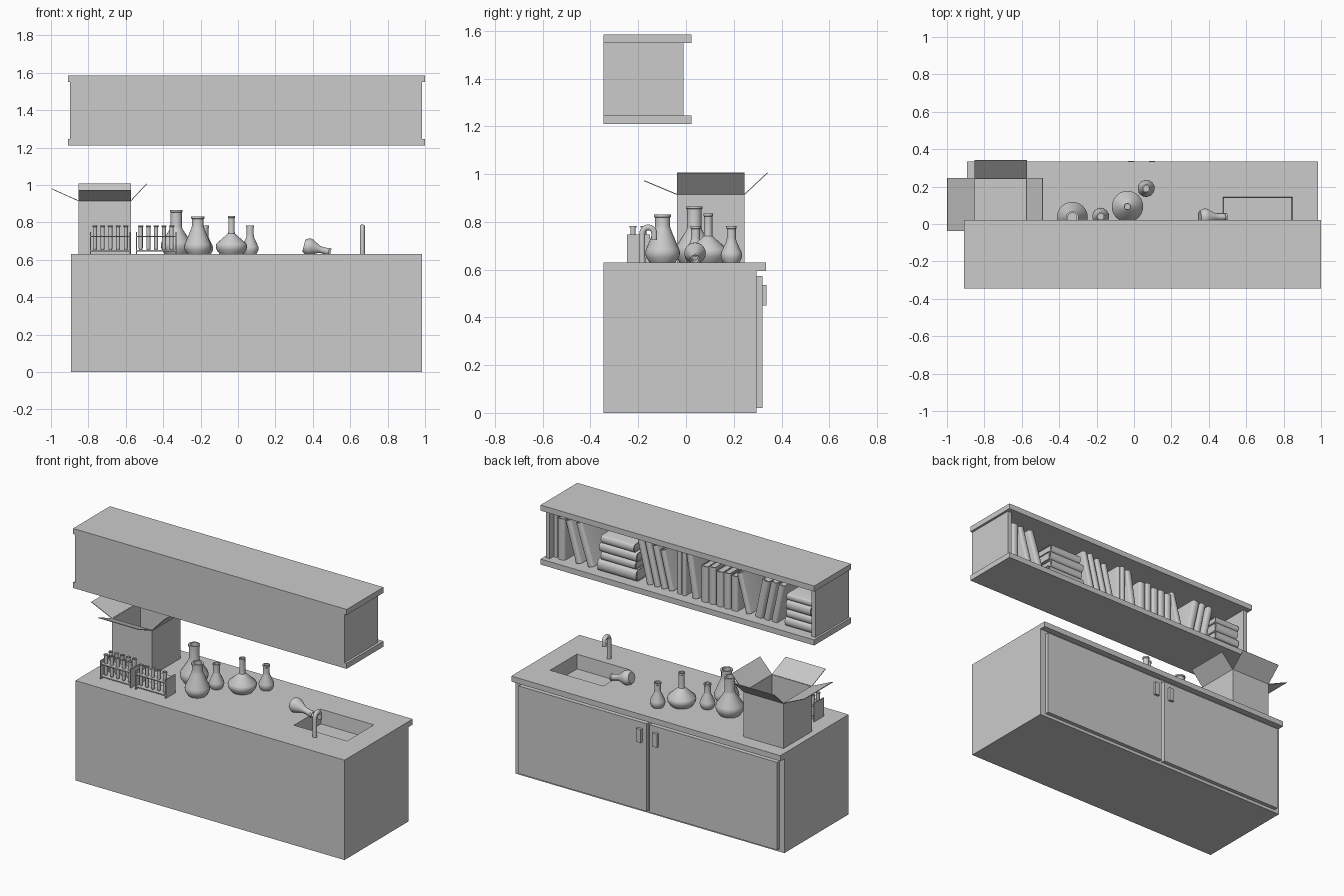
import bpy, bmesh, math
from mathutils import Matrix, Vector

if "Cube" in bpy.data.objects:
    bpy.data.objects.remove(bpy.data.objects["Cube"])


def add(name, bm, smooth=False):
    bmesh.ops.recalc_face_normals(bm, faces=bm.faces)
    me = bpy.data.meshes.new(name)
    bm.to_mesh(me)
    bm.free()
    ob = bpy.data.objects.new(name, me)
    bpy.context.collection.objects.link(ob)
    if smooth:
        bpy.ops.object.select_all(action='DESELECT')
        ob.select_set(True)
        bpy.context.view_layer.objects.active = ob
        bpy.ops.object.shade_smooth_by_angle(angle=math.radians(35))
    return ob


def put_box(bm, x, y, z):
    size = Vector((x[1] - x[0], y[1] - y[0], z[1] - z[0]))
    mid = Vector((sum(x) / 2, sum(y) / 2, sum(z) / 2))
    m = Matrix.Translation(mid) @ Matrix.Diagonal((*size, 1))
    return bmesh.ops.create_cube(bm, size=1, matrix=m)['verts']


def box(name, x, y, z):
    bm = bmesh.new()
    put_box(bm, x, y, z)
    return add(name, bm)


def lathe(name, profile, loc, rot_y=0.0, segs=24):
    """Revolve (radius, height) points about z."""
    bm = bmesh.new()
    rings = []
    for r, h in profile:
        rings.append([bm.verts.new((r * math.cos(2 * math.pi * i / segs),
                                    r * math.sin(2 * math.pi * i / segs), h)) for i in range(segs)])
    for a, b in zip(rings, rings[1:]):
        for i in range(segs):
            j = (i + 1) % segs
            bm.faces.new((a[i], a[j], b[j], b[i]))
    bm.faces.new(rings[0])
    bm.faces.new(rings[-1])
    ob = add(name, bm, True)
    ob.location = loc
    ob.rotation_euler.y = rot_y
    return ob


# --- base cabinet with worktop and sunken sink ---
Z = 0.63
base = box("base_cabinet", (-0.893, 0.985), (-0.345, 0.295), (0, 0.595))
top = box("worktop", (-0.893, 0.985), (-0.345, 0.335), (0.595, Z))
bm = bmesh.new()
for v in put_box(bm, (0.47, 0.855), (-0.13, 0.15), (0.54, 0.75)):
    if v.co.z < 0.6:
        v.co.x += 0.012 if v.co.x < 0.66 else -0.012
        v.co.y += 0.012 if v.co.y < 0 else -0.012
cutter = add("sink_cutter", bm)
cutter.hide_render = True
cutter.display_type = 'WIRE'
for ob in (base, top):
    mod = ob.modifiers.new("sink", 'BOOLEAN')
    mod.operation = 'DIFFERENCE'
    mod.solver = 'EXACT'
    mod.object = cutter

# doors and handles
for side, dx, hx in (("right", (0.05, 0.945), (0.08, 0.112)), ("left", (-0.86, 0.03), (-0.032, 0.0))):
    box("door_" + side, dx, (0.295, 0.32), (0.02, 0.573))
    box("handle_" + side, hx, (0.318, 0.337), (0.45, 0.535))

# --- tap ---
cu = bpy.data.curves.new("tap", 'CURVE')
cu.dimensions = '3D'
cu.bevel_depth = 0.013
cu.bevel_resolution = 3
cu.use_fill_caps = True
path = [(-0.183, Z), (-0.183, 0.752)]
path += [(-0.158 - 0.025 * math.cos(t * math.pi / 8), 0.752 + 0.025 * math.sin(t * math.pi / 8)) for t in range(1, 9)]
path += [(-0.133, 0.725)]
sp = cu.splines.new('POLY')
sp.points.add(len(path) - 1)
for p, (y, z) in zip(sp.points, path):
    p.co = (0.665, y, z, 1)
bpy.context.collection.objects.link(bpy.data.objects.new("tap", cu))

# --- wall bookcase, open at the rear (+y) ---
for nm, z in (("bottom", (1.21, 1.245)), ("top", (1.55, 1.585))):
    box("shelf_" + nm, (-0.91, 1.0), (-0.345, 0.022), z)
for nm, x in (("left", (-0.897, -0.87)), ("right", (0.958, 0.985))):
    box("shelf_side_" + nm, x, (-0.345, -0.01), (1.245, 1.55))
box("shelf_back", (-0.87, 0.958), (-0.345, -0.33), (1.245, 1.55))


# --- books: hard cover with rounded spine, page block inside ---
def book(x, t, h, lean=0.0, z=1.245, d=0.2, y=-0.05):
    bm = bmesh.new()
    c = 0.004
    spine = [(t / 2 * math.cos(a * math.pi / 6), 0.3 * t * math.sin(a * math.pi / 6)) for a in range(7)]
    outer = [(t / 2, -d)] + spine + [(-t / 2, -d)]
    k = 1 - 2 * c / t
    inner = [(px * k, py if py <= -d else py - c) for px, py in outer]
    loops = [[bm.verts.new((px, py, zz)) for px, py in pts] for pts in (outer, inner) for zz in (0, h)]
    o0, o1, i0, i1 = loops
    for i in range(len(outer) - 1):
        for a, b in ((o0, o1), (i0, i1), (o0, i0), (o1, i1)):
            bm.faces.new((a[i], a[i + 1], b[i + 1], b[i]))
    for e in (0, -1):
        bm.faces.new((o0[e], o1[e], i1[e], i0[e]))
    put_box(bm, (-t / 2 * k, t / 2 * k), (-d + 0.006, -0.003), (0.006, h - 0.006))
    ob = add("book", bm, True)
    a = math.radians(lean)
    ob.rotation_euler.y = a
    ob.location = (x, y, z + abs(t / 2 * math.sin(a)))


def row(x, step, items):
    for t, h, lean in items:
        book(x, t, h, lean)
        x -= step


def stack(x, items):
    z = 1.245
    for t, h, dx in items:
        book(x + dx, t, h, 90, z)
        z += t


row(0.945, 0.03, [(0.02, 0.27, 0)])
row(0.90, 0.03, [(0.052, 0.26, 0)])
row(0.78, 0.085, [(0.042, 0.265, 16), (0.045, 0.27, 18)])
stack(0.37, [(0.072, 0.27, 0), (0.05, 0.24, 0.01), (0.055, 0.26, 0.0), (0.05, 0.23, 0.02)])
row(0.285, 0.05, [(0.038, 0.28, 14), (0.036, 0.28, 14), (0.036, 0.265, 14), (0.035, 0.25, 14)])
row(0.08, 0.033, [(0.024, 0.27, 0), (0.03, 0.28, 0)])
row(-0.035, 0.05, [(0.044, 0.27, 9)])
row(-0.10, 0.052, [(0.048, 0.225, 0), (0.046, 0.235, 0), (0.05, 0.22, 0), (0.046, 0.225, 0), (0.046, 0.22, 0)])
row(-0.405, 0.05, [(0.036, 0.25, 15)])
row(-0.475, 0.055, [(0.05, 0.25, -12), (0.04, 0.255, -12), (0.04, 0.25, -12)])
stack(-0.855, [(0.055, 0.19, 0), (0.05, 0.18, 0.0), (0.06, 0.17, 0.01), (0.04, 0.18, 0.0)])


# --- conical flasks ---
def flask(name, x, y, h, r, rn, neck, z=Z, rot=0.0):
    """h height, r widest radius, rn neck radius, neck = height of neck base."""
    prof = [(r * 0.74, 0), (r * 0.95, 0.022 * h / 0.2), (r, 0.04 * h / 0.2), (r * 0.95, 0.055 * h / 0.2),
            (rn * 1.1, neck - 0.005), (rn, neck + 0.008), (rn, h - 0.012), (rn * 1.15, h - 0.01),
            (rn * 1.15, h), (rn * 0.8, h), (rn * 0.8, neck)]
    lathe(name, prof, (x, y, z), rot)


flask("flask_tall", -0.33, 0.035, 0.235, 0.083, 0.03, 0.14)
flask("flask_front", -0.215, -0.098, 0.2, 0.073, 0.031, 0.145)
flask("flask_wide", -0.035, 0.093, 0.205, 0.084, 0.017, 0.115)
flask("flask_small_a", -0.178, 0.04, 0.153, 0.045, 0.019, 0.095)
flask("flask_small_b", 0.065, 0.19, 0.153, 0.045, 0.019, 0.095)
flask("flask_fallen", 0.352, 0.038, 0.148, 0.045, 0.018, 0.09, z=0.676, rot=math.radians(104))


# --- test tube racks ---
def rack(name, x0, x1, rows):
    y0, y1 = -0.248, -0.15
    bm = bmesh.new()
    for x in (x0, x1 - 0.005):
        put_box(bm, (x, x + 0.005), (y0, y1), (Z, 0.747))
    for z in (0.645, 0.722):
        put_box(bm, (x0, x1), (y0, y1), (z, z + 0.006))
    add(name, bm)
    n = 5
    for y in rows:
        for i in range(n):
            x = x0 + (x1 - x0) * (i + 0.6) / (n + 0.2)
            lathe(name + "_tube", [(0.005, 0), (0.010, 0.006), (0.011, 0.014), (0.011, 0.126), (0.014, 0.127),
                                   (0.014, 0.133), (0.009, 0.133), (0.009, 0.1)], (x, y, 0.65), segs=12)


rack("rack_left", -0.79, -0.575, (-0.222, -0.176))
rack("rack_right", -0.545, -0.33, (-0.222,))

# --- open cardboard box ---
bx, by, bz = (-0.853, -0.573), (-0.038, 0.245), 0.915
bm = bmesh.new()
put_box(bm, bx, by, (Z, bz))
bm.faces.ensure_lookup_table()
bmesh.ops.delete(bm, geom=[f for f in bm.faces if f.calc_center_median().z > bz - 0.01], context='FACES')
add("carton", bm).modifiers.new("thick", 'SOLIDIFY').thickness = 0.005
flaps = {
    "carton_flap_left": ((bx[0], by[0]), (bx[0], by[1]), (-0.145, 0, 0.065)),
    "carton_flap_right": ((bx[1], by[0]), (bx[1], by[1]), (0.084, 0, 0.09)),
    "carton_flap_front": ((bx[0], by[0]), (bx[1], by[0]), (0, -0.137, 0.057)),
    "carton_flap_back": ((bx[0], by[1]), (bx[1], by[1]), (0, 0.096, 0.09)),
}
for nm, (p, q, off) in flaps.items():
    bm = bmesh.new()
    a, b = Vector((*p, bz)), Vector((*q, bz))
    bm.faces.new([bm.verts.new(v) for v in (a, b, b + Vector(off), a + Vector(off))])
    mod = add(nm, bm).modifiers.new("thick", 'SOLIDIFY')
    mod.thickness = 0.004
    mod.offset = 0
